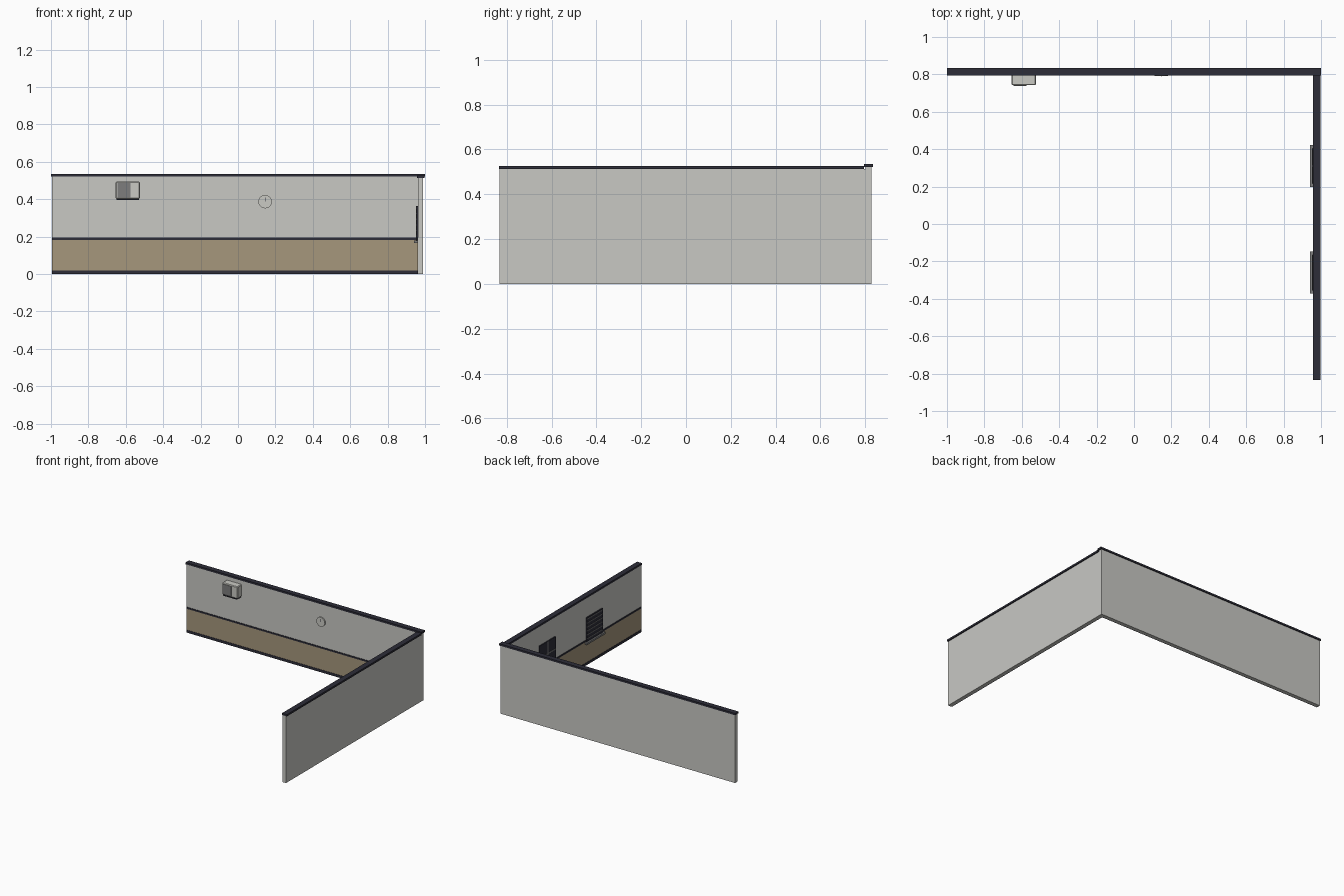
import bpy, math

if "Cube" in bpy.data.objects:
    bpy.data.objects.remove(bpy.data.objects["Cube"])

def mat(name, r, g, b):
    lin = lambda c: ((c / 255 + 0.055) / 1.055) ** 2.4
    m = bpy.data.materials.new(name)
    m.diffuse_color = (lin(r), lin(g), lin(b), 1)
    m.use_nodes = True
    m.node_tree.nodes["Principled BSDF"].inputs["Base Color"].default_value = m.diffuse_color
    return m

WALL = mat("pale wall grey", 200, 200, 196)
TAN = mat("tan wainscot", 166, 151, 124)
DARK = mat("dark trim", 45, 45, 56)
GRILLE = mat("grille grey", 125, 125, 125)
UNIT = mat("off white", 202, 202, 196)

def box(name, x, y, z, m, bevel=0):
    """Box from (min, max) ranges."""
    bpy.ops.mesh.primitive_cube_add(size=1, location=[sum(r) / 2 for r in (x, y, z)])
    o = bpy.context.object
    o.name = name
    o.scale = [r[1] - r[0] for r in (x, y, z)]
    bpy.ops.object.transform_apply(location=False, rotation=False, scale=True)
    o.data.materials.append(m)
    if bevel:
        b = o.modifiers.new("bevel", "BEVEL")
        b.width, b.segments = bevel, 1
    return o

# Walls
box("back_wall", (-0.995, 0.99), (0.8, 0.828), (0, 0.522), WALL)
box("right_wall", (0.962, 0.99), (-0.833, 0.8), (0, 0.514), WALL)

# Caps
box("back_cap", (-1, 1), (0.794, 0.834), (0.522, 0.536), DARK)
box("right_cap", (0.957, 0.998), (-0.834, 0.794), (0.513, 0.527), DARK)

# Wainscot, rail and skirting on both inner faces
for part, z, t, m in (("wainscot", (0.02, 0.182), 0.002, TAN),
                      ("rail", (0.182, 0.194), 0.004, DARK),
                      ("skirting", (0, 0.02), 0.004, DARK)):
    box("back_" + part, (-0.995, 0.962), (0.8 - t, 0.8), z, m)
    box("right_" + part, (0.962 - t, 0.962), (-0.83, 0.8 - t), z, m)

# Wall unit with grille and dark lower lip
box("wall_unit", (-0.655, -0.525), (0.742, 0.8), (0.402, 0.494), UNIT, 0.005)
box("unit_lip", (-0.65, -0.53), (0.744, 0.795), (0.395, 0.402), DARK)
box("unit_grille", (-0.645, -0.575), (0.739, 0.743), (0.41, 0.486), GRILLE)

# Clock
def disc(name, r, y, depth, m):
    bpy.ops.mesh.primitive_cylinder_add(vertices=20, radius=r, depth=depth,
                                        location=(0.145, y, 0.387),
                                        rotation=(math.pi / 2, 0, 0))
    bpy.context.object.name = name
    bpy.context.object.data.materials.append(m)
disc("clock_body", 0.036, 0.796, 0.01, UNIT)
box("clock_hand", (0.1435, 0.1465), (0.789, 0.792), (0.387, 0.41), DARK)

# Windows: dark pane, sill, and either blind slats or glazing bars
for label, c in (("front", -0.26), ("rear", 0.31)):
    box(label + "_window_pane", (0.954, 0.962), (c - 0.097, c + 0.097), (0.18, 0.365), DARK)
    box(label + "_window_sill", (0.942, 0.962), (c - 0.112, c + 0.112), (0.165, 0.18), GRILLE)
    if label == "front":
        for i in range(6):
            z = 0.2 + i * 0.03
            box("blind_gap_%d" % i, (0.952, 0.955), (c - 0.093, c + 0.093), (z, z + 0.006), GRILLE)
    else:
        box("window_mullion", (0.952, 0.955), (c - 0.005, c + 0.005), (0.18, 0.365), GRILLE)
        box("window_transom", (0.952, 0.955), (c - 0.093, c + 0.093), (0.268, 0.276), GRILLE)
